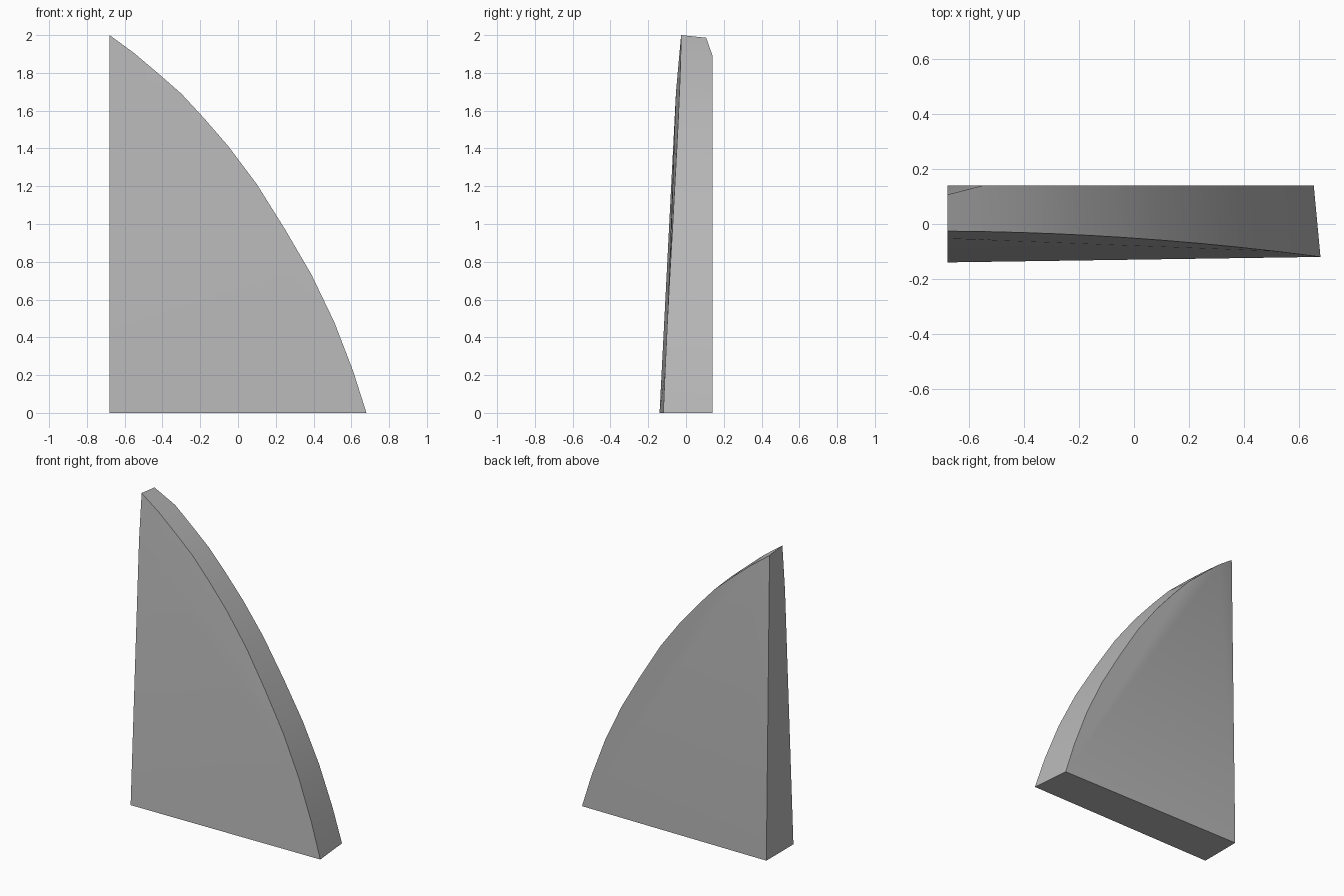
import bpy, bmesh

if "Cube" in bpy.data.objects:
    bpy.data.objects.remove(bpy.data.objects["Cube"])

# Single grey material
grey = bpy.data.materials.new("plain_grey")
grey.use_nodes = True
colour = (0.48, 0.48, 0.48, 1)
grey.diffuse_color = colour
grey.node_tree.nodes["Principled BSDF"].inputs["Base Color"].default_value = colour

LEFT, BACK = -0.68, 0.14

# Curved edge of the panel, from the tip down to the base (x, z)
arc = [(LEFT, 2.0), (-0.55, 1.905), (-0.42, 1.795), (-0.30, 1.69),
       (-0.18, 1.56), (-0.05, 1.41), (0.10, 1.21), (0.25, 0.97),
       (0.39, 0.73), (0.51, 0.48), (0.61, 0.22), (0.68, 0.0)]

bm = bmesh.new()


def front_depth(x):
    t = (x - LEFT) / 1.36
    return -0.026 - 0.008 * t - 0.086 * t * t


# Front rim bends forward; back rim is slightly smaller, with a clipped tip
front = [bm.verts.new((x, front_depth(x), z)) for x, z in arc]
back = [bm.verts.new((LEFT + (x - LEFT) * 0.982, BACK if i else 0.107, z * 0.993))
        for i, (x, z) in enumerate(arc)]
front_corner = bm.verts.new((LEFT, -0.14, 0))
back_corner = bm.verts.new((LEFT, BACK, 0))
fold = bm.verts.new((LEFT, -0.053, 1.7))

# Curved rim
for i in range(len(arc) - 1):
    bm.faces.new((front[i], front[i + 1], back[i + 1], back[i]))

# Front: fan above the shallow fold, flat panel below it
split = len(arc) - 3
for i in range(split):
    bm.faces.new((fold, front[i + 1], front[i]))
bm.faces.new([fold, front_corner] + front[:split - 1:-1])

# Back: flat panel and sloping facet at the tip
bm.faces.new([back_corner] + back[1:])
bm.faces.new((back_corner, back[0], back[1]))

# Base and straight side
bm.faces.new((front_corner, back_corner, back[-1], front[-1]))
bm.faces.new((front_corner, fold, front[0], back[0], back_corner))
bmesh.ops.recalc_face_normals(bm, faces=bm.faces)

mesh = bpy.data.meshes.new("curved_panel")
bm.to_mesh(mesh)
bm.free()
mesh.materials.append(grey)
panel = bpy.data.objects.new("curved_panel", mesh)
bpy.context.collection.objects.link(panel)

# Smooth the rim and gentle folds, keep the outline crisp
bpy.ops.object.select_all(action="DESELECT")
panel.select_set(True)
bpy.context.view_layer.objects.active = panel
bpy.ops.object.shade_smooth_by_angle()
